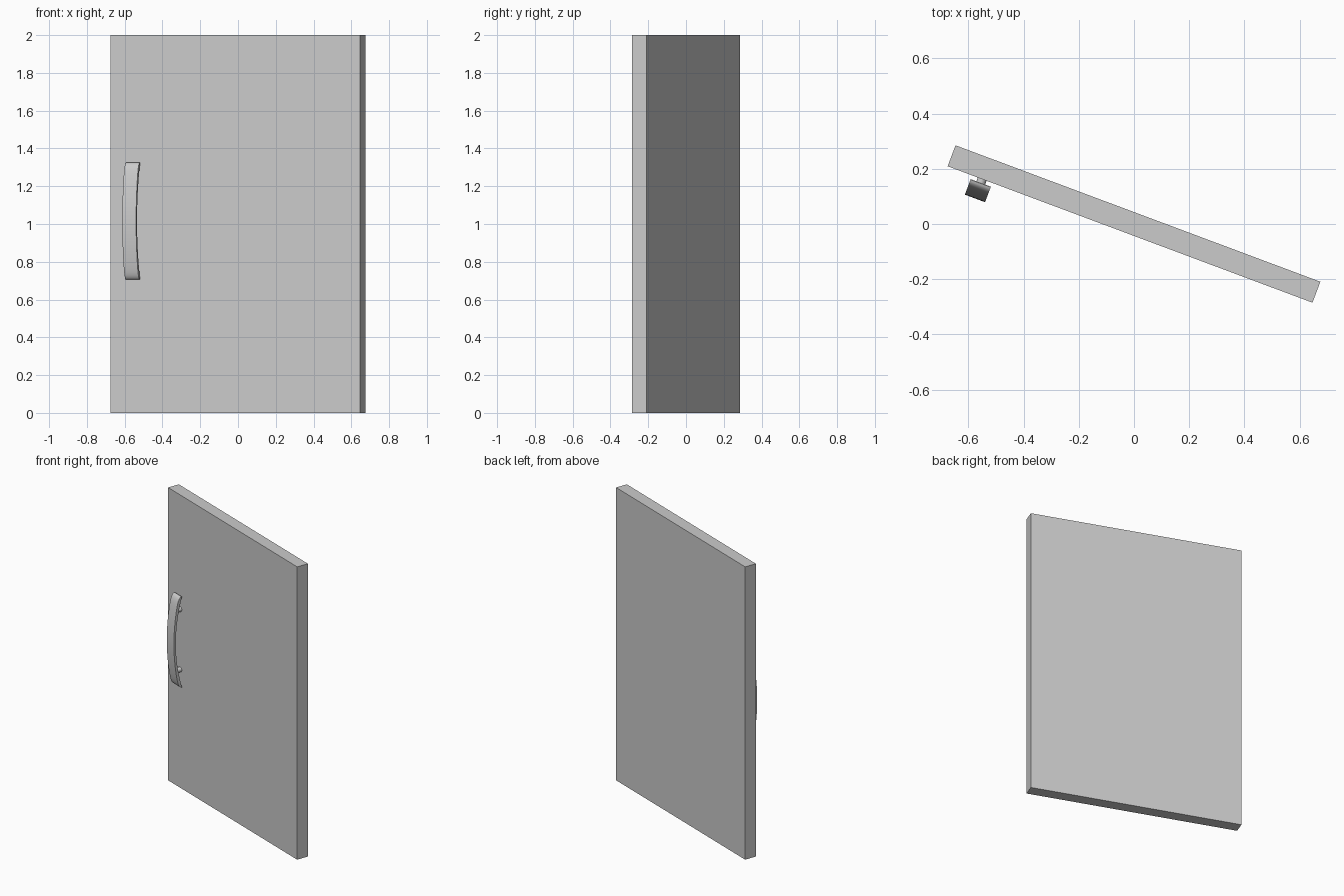
import bpy, bmesh, math
from mathutils import Matrix

if "Cube" in bpy.data.objects:
    bpy.data.objects.remove(bpy.data.objects["Cube"])

ANGLE = math.radians(-20.5)
W, T, H = 1.411, 0.081, 2.0
HX, HZ = -0.572, 1.015          # handle centre in door coordinates


def make(name, bm, smooth=False):
    bmesh.ops.recalc_face_normals(bm, faces=bm.faces)
    me = bpy.data.meshes.new(name)
    bm.to_mesh(me)
    bm.free()
    ob = bpy.data.objects.new(name, me)
    bpy.context.collection.objects.link(ob)
    ob.rotation_euler.z = ANGLE
    if smooth:
        bpy.context.view_layer.objects.active = ob
        ob.select_set(True)
        bpy.ops.object.shade_smooth_by_angle(angle=math.radians(35))
        ob.select_set(False)
    return ob


# Door panel
bm = bmesh.new()
bmesh.ops.create_cube(bm, size=1, matrix=Matrix.Translation((0, 0, H / 2)) @ Matrix.Diagonal((W, T, H, 1)))
make("door_panel", bm)

# Bowed handle bar: outer bow with rounded ends, shallower inner bow
half, width, n = 0.31, 0.078, 32
outer, inner = [], []
for i in range(n + 1):
    a = -math.pi / 2 + math.pi * i / n
    s = math.sin(a)
    edge = 0.022 * (1 - math.sqrt(max(0, 1 - abs(s) ** 16)))
    outer.append((s * half, 0.115 - 0.036 * s * s - edge))
    inner.append((s * (half - 0.001), 0.101 - 0.046 * s * s))
bm = bmesh.new()
rows = []
for (zo, vo), (zi, vi) in zip(outer, inner):
    rows.append([bm.verts.new((HX + sx * width / 2, -v, HZ + z))
                 for sx, z, v in ((-1, zo, vo), (1, zo, vo), (1, zi, vi), (-1, zi, vi))])
for a, b in zip(rows, rows[1:]):
    for k in range(4):
        bm.faces.new((a[k], a[(k + 1) % 4], b[(k + 1) % 4], b[k]))
bm.faces.new(rows[0])
bm.faces.new(rows[-1])
make("handle_bar", bm, True)

# Two mounting posts joining bar to door
for name, side in (("lower_post", -1), ("upper_post", 1)):
    bm = bmesh.new()
    v0, v1 = T / 2 - 0.005, 0.086
    bmesh.ops.create_cone(bm, cap_ends=True, segments=24, radius1=0.017, radius2=0.017, depth=v1 - v0,
                          matrix=Matrix.Translation((HX, -(v0 + v1) / 2, HZ + side * 0.206))
                          @ Matrix.Rotation(math.pi / 2, 4, 'X'))
    make(name, bm, True)
